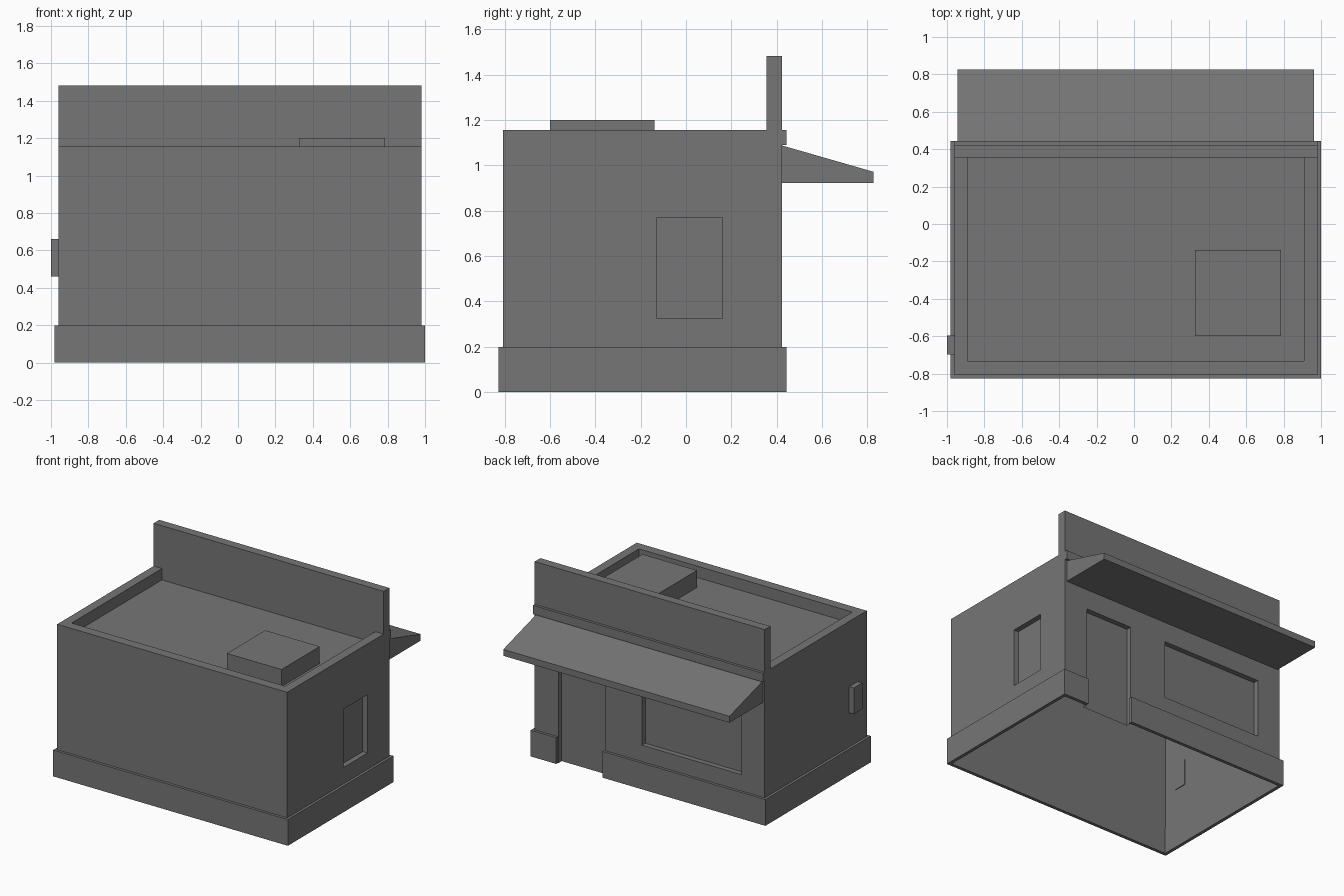
import bpy, bmesh

if "Cube" in bpy.data.objects:
    bpy.data.objects.remove(bpy.data.objects["Cube"])

X0, X1, Y0, Y1 = -0.96, 0.98, -0.807, 0.423   # wall planes
TOP, ROOF = 1.157, 1.07
RECESS = 0.04
EMBED = 0.005                                # how far attached parts sink into walls

dark = bpy.data.materials.new("dark_grey")
dark.diffuse_color = (0.18, 0.18, 0.18, 1)
dark.use_nodes = True
dark.node_tree.nodes["Principled BSDF"].inputs["Base Color"].default_value = dark.diffuse_color


def finish(name, bm, fix_normals=False):
    bmesh.ops.remove_doubles(bm, verts=bm.verts, dist=1e-4)
    if fix_normals:
        bmesh.ops.recalc_face_normals(bm, faces=bm.faces)
    mesh = bpy.data.meshes.new(name)
    bm.to_mesh(mesh)
    bm.free()
    mesh.materials.append(dark)
    obj = bpy.data.objects.new(name, mesh)
    bpy.context.collection.objects.link(obj)
    return obj


def loft(bm, loops, cap_start=False, cap_end=False):
    rows = [[bm.verts.new(p) for p in loop] for loop in loops]
    n = len(rows[0])
    for a, b in zip(rows, rows[1:]):
        for i in range(n):
            j = (i + 1) % n
            bm.faces.new((a[i], a[j], b[j], b[i]))
    if cap_start:
        bm.faces.new(rows[0][::-1])
    if cap_end:
        bm.faces.new(rows[-1])


def rect(x0, x1, y0, y1, z):
    return [(x0, y0, z), (x1, y0, z), (x1, y1, z), (x0, y1, z)]


def box(name, x0, x1, y0, y1, z0, z1):
    bm = bmesh.new()
    loft(bm, [rect(x0, x1, y0, y1, z0), rect(x0, x1, y0, y1, z1)], True, True)
    return finish(name, bm, True)


def wall(bm, place, u0, u1, openings=()):
    """Wall panel; place(u, z, depth) gives a point, u runs rightwards seen from outside."""
    us = sorted({u0, u1, *(o[0] for o in openings), *(o[1] for o in openings)})
    zs = [0, 0.325, 0.77, TOP]
    for a, b in zip(us, us[1:]):
        for c, d in zip(zs, zs[1:]):
            inside = any(o[0] <= a and b <= o[1] and o[2] <= c and d <= o[3] for o in openings)
            if not inside:
                bm.faces.new([bm.verts.new(place(u, z, 0))
                              for u, z in ((a, c), (b, c), (b, d), (a, d))])
    for a, b, c, d in openings:
        rim = ((a, c), (b, c), (b, d), (a, d))
        loft(bm, [[place(u, z, k) for u, z in rim] for k in (0, RECESS)], cap_end=True)
    # A doorway reaching the ground has no sill
    sills = [f for f in bm.faces if all(abs(v.co.z) < 1e-6 for v in f.verts)]
    bmesh.ops.delete(bm, geom=sills, context='FACES')


# Walls: open-bottomed shell with recessed door and windows
bm = bmesh.new()
wall(bm, lambda u, z, d: (u, Y0 + d, z), X0, X1)
wall(bm, lambda u, z, d: (X1 - d, u, z), Y0, Y1, [(-0.127, 0.16, 0.325, 0.77)])
wall(bm, lambda u, z, d: (-u, Y1 - d, z), -X1, -X0,
     [(-0.78, -0.385, 0, 0.77), (-0.075, 0.765, 0.325, 0.77)])
wall(bm, lambda u, z, d: (X0 + d, -u, z), -Y1, -Y0)
finish("walls", bm)

# Roof: parapet rim stepping down to the sunken deck
bm = bmesh.new()
inner = (-0.89, 0.91, -0.733, 0.355)
loft(bm, [rect(X0, X1, Y0, Y1, TOP), rect(*inner, TOP), rect(*inner, ROOF)], cap_end=True)
finish("roof", bm)

# Plinth: band swept round the walls, broken at the doorway
bm = bmesh.new()
t, e, h = 0.02, EMBED, 0.2
path = [(0.785, Y1, 0, 1), (X1, Y1, 1, 1), (X1, Y0, 1, -1),
        (X0, Y0, -1, -1), (X0, Y1, -1, 1), (0.395, Y1, 0, 1)]
loft(bm, [[(x + d * sx, y + d * sy, z) for d, z in ((-e, 0), (t, 0), (t, h), (-e, h))]
          for x, y, sx, sy in path], True, True)
finish("plinth", bm, True)

# Awning: wedge profile extruded along the shop front
bm = bmesh.new()
profile = [(Y1, 0.923), (0.826, 0.923), (0.826, 0.972), (Y1, 1.088)]
loft(bm, [[(x, y, z) for y, z in profile] for x in (-0.945, 0.963)], True, True)
finish("awning", bm, True)

# Tall sign wall, trim strip, rooftop unit and side wall box
box("sign_wall", X0, X1, 0.355, Y1, TOP, 1.483)
box("trim_strip", X0, X1, Y1, 0.443, 1.09, TOP)
box("rooftop_unit", 0.327, 0.787, -0.60, -0.14, ROOF, 1.2)
box("side_wall_box", -1.0, X0 + EMBED, -0.697, -0.595, 0.46, 0.66)
